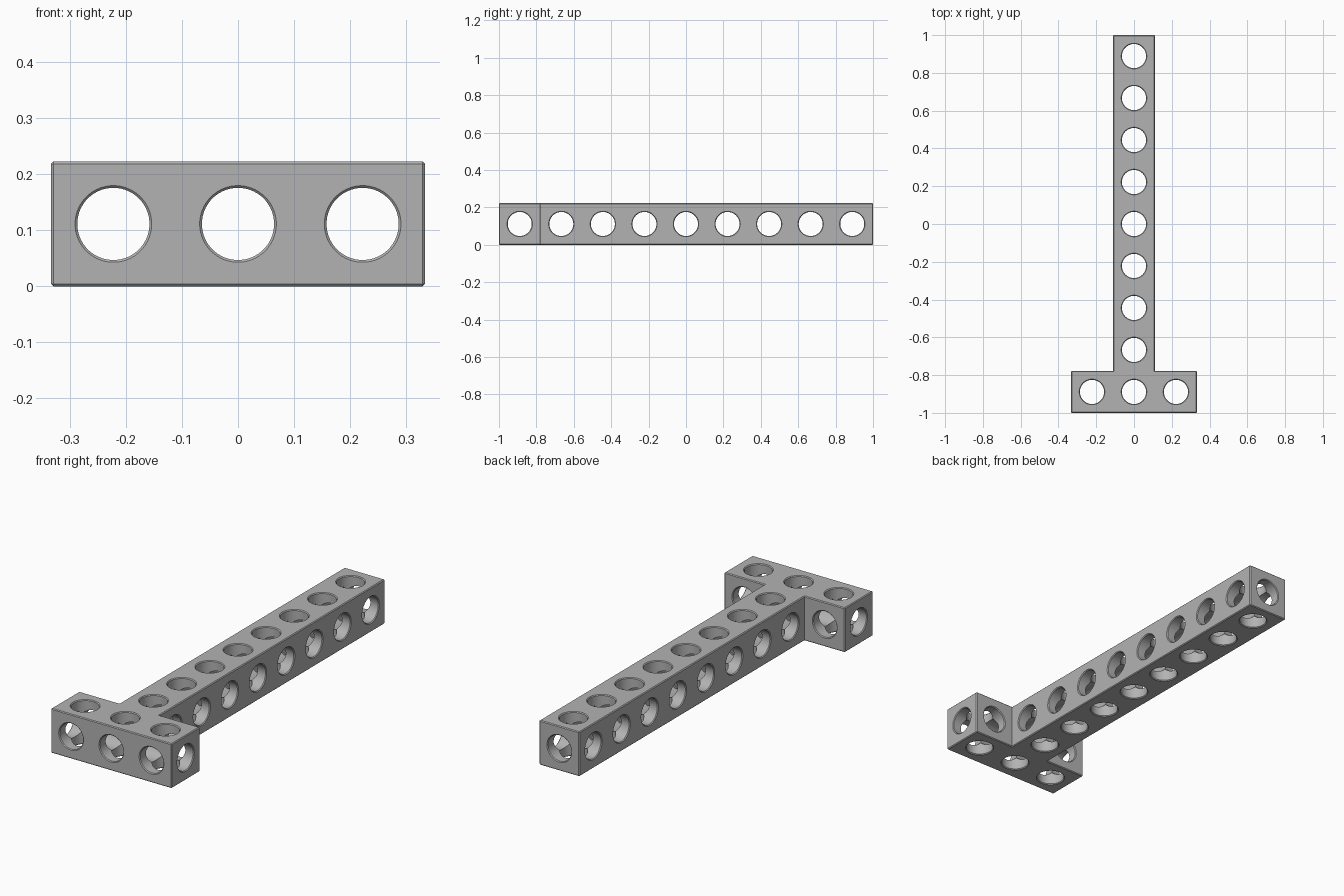
import bpy
import bmesh
import math
from mathutils import Matrix, Vector

PITCH = 2 / 9          # spacing of the holes and width of the beam
HALF = PITCH / 2
RADIUS = 0.064
BEVEL = 0.004

if "Cube" in bpy.data.objects:
    bpy.data.objects.remove(bpy.data.objects["Cube"], do_unlink=True)

# Single plain grey
grey = bpy.data.materials.new("plain grey")
grey.use_nodes = True
colour = (0.45, 0.45, 0.45, 1)
grey.diffuse_color = colour
grey.node_tree.nodes["Principled BSDF"].inputs["Base Color"].default_value = colour


def new_object(name, bm):
    mesh = bpy.data.meshes.new(name)
    bmesh.ops.recalc_face_normals(bm, faces=bm.faces[:])
    bm.to_mesh(mesh)
    bm.free()
    mesh.materials.append(grey)
    ob = bpy.data.objects.new(name, mesh)
    bpy.context.collection.objects.link(ob)
    return ob


def add_drill(bm, centre, axis, half_length, radius, segments=48):
    """Lathed drill, flared where it leaves the beam to chamfer the hole rims."""
    h, rim = half_length, radius + BEVEL
    profile = [(-h - 0.05, rim), (-h, rim), (-h + BEVEL, radius),
               (h - BEVEL, radius), (h, rim), (h + 0.05, rim)]
    turn = Vector((0, 0, 1)).rotation_difference(Vector(axis)).to_matrix()
    rings = []
    for along, r in profile:
        ring = []
        for i in range(segments):
            a = math.tau * (i + 0.5) / segments
            p = Vector((r * math.cos(a), r * math.sin(a), along))
            ring.append(bm.verts.new(turn @ p + Vector(centre)))
        rings.append(ring)
    for low, high in zip(rings, rings[1:]):
        for i in range(segments):
            j = (i + 1) % segments
            bm.faces.new((low[i], low[j], high[j], high[i]))
    bm.faces.new(rings[0])
    bm.faces.new(rings[-1])


# T-shaped body: half outline mirrored, extruded upward, edges bevelled
side = [(PITCH * 1.5, -1), (PITCH * 1.5, PITCH - 1), (HALF, PITCH - 1), (HALF, 1)]
outline = side + [(-x, y) for x, y in reversed(side)]
bm = bmesh.new()
base = bm.faces.new([bm.verts.new((x, y, 0)) for x, y in outline])
top = bmesh.ops.extrude_face_region(bm, geom=[base])["geom"]
bmesh.ops.translate(bm, vec=(0, 0, PITCH),
                    verts=[v for v in top if isinstance(v, bmesh.types.BMVert)])
bmesh.ops.recalc_face_normals(bm, faces=bm.faces[:])
outer_edges = [e for e in bm.edges if e.is_convex]
bmesh.ops.bevel(bm, geom=outer_edges, offset=BEVEL, segments=1, affect='EDGES')
beam = new_object("t_beam", bm)

# Drills along each axis; radii differ a hair so crossings cut cleanly
rows = [-1 + HALF + PITCH * i for i in range(9)]
front = rows[0]
vertical, lengthwise, crosswise = bmesh.new(), bmesh.new(), bmesh.new()
for y in rows:
    add_drill(vertical, (0, y, HALF), (0, 0, 1), HALF, RADIUS)
    reach = PITCH * 1.5 if y == front else HALF
    add_drill(crosswise, (0, y, HALF), (1, 0, 0), reach, RADIUS + 0.0002)
add_drill(lengthwise, (0, 0, HALF), (0, 1, 0), 1, RADIUS + 0.0004)
for x in (-PITCH, PITCH):
    add_drill(vertical, (x, front, HALF), (0, 0, 1), HALF, RADIUS)
    add_drill(lengthwise, (x, front, HALF), (0, 1, 0), HALF, RADIUS + 0.0004)

cutters = [new_object("vertical_drills", vertical),
           new_object("lengthwise_drills", lengthwise),
           new_object("crosswise_drills", crosswise)]
bpy.ops.object.select_all(action='DESELECT')
beam.select_set(True)
bpy.context.view_layer.objects.active = beam
for cutter in cutters:
    cut = beam.modifiers.new(cutter.name, 'BOOLEAN')
    cut.operation = 'DIFFERENCE'
    cut.solver = 'EXACT'
    cut.object = cutter
    bpy.ops.object.modifier_apply(modifier=cut.name)
for cutter in cutters:
    bpy.data.objects.remove(cutter, do_unlink=True)

# Smooth hole walls, crisp edges
bpy.ops.object.shade_smooth_by_angle(angle=math.radians(25))
